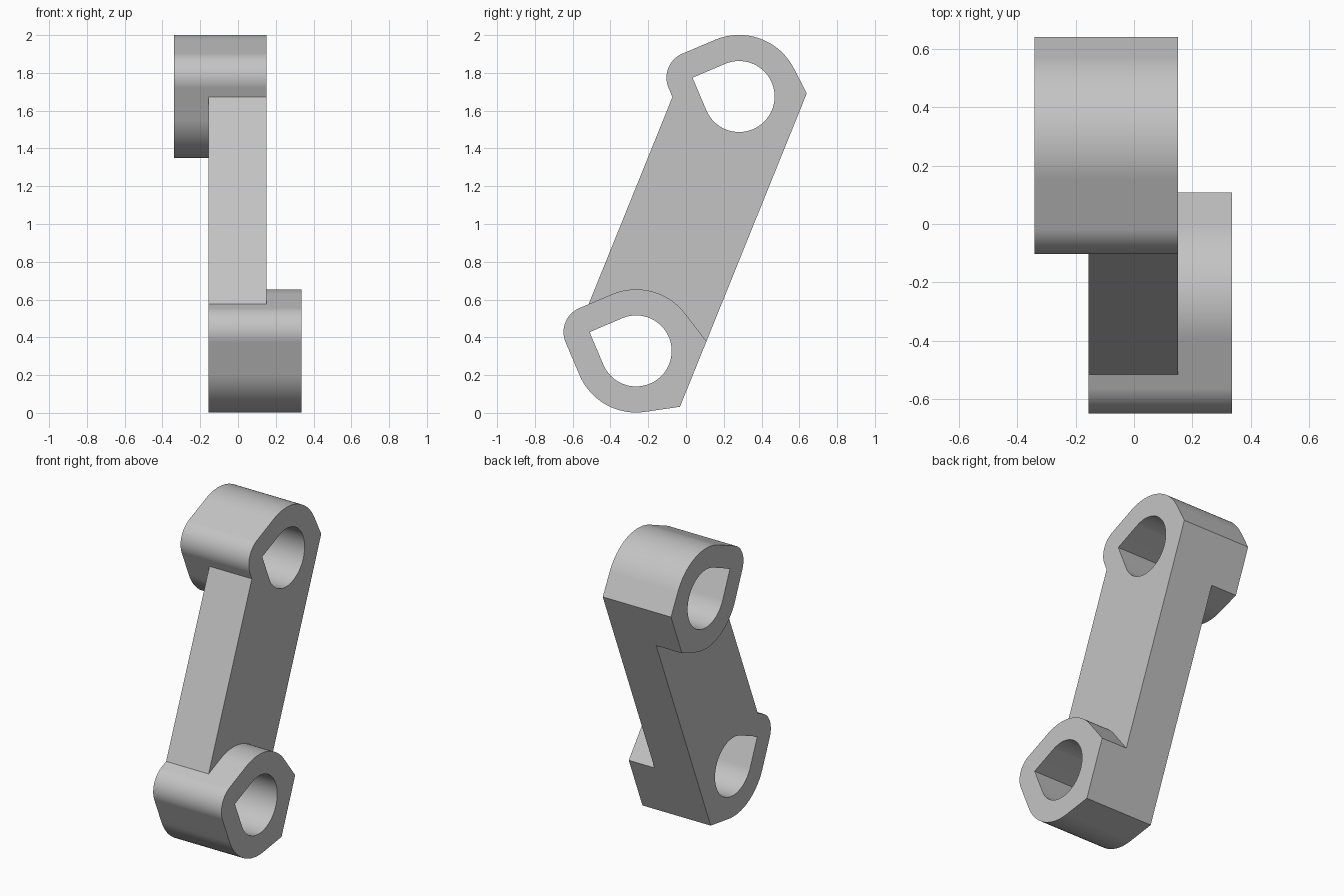
import bpy, bmesh
from math import atan, cos, sin, pi, radians, sqrt
from mathutils import Matrix

if "Cube" in bpy.data.objects:
    bpy.data.objects.remove(bpy.data.objects["Cube"])

HOLE_R = 0.188
BOSS_R = 0.326
WALL = BOSS_R - HOLE_R
TIP = -HOLE_R * sqrt(2)
LENGTH = 1.453                      # distance between the two bores
TILT = radians(-22.03)

grey = bpy.data.materials.new("light grey")
grey.use_nodes = True
COLOUR = (0.55, 0.55, 0.55, 1)
grey.diffuse_color = COLOUR
grey.node_tree.nodes["Principled BSDF"].inputs["Base Color"].default_value = COLOUR


def arc(radius, start, end, steps, centre=0):
    return [(centre + radius * cos(start + (end - start) * i / steps),
             radius * sin(start + (end - start) * i / steps)) for i in range(steps + 1)]


def boss_profile(half_flat):
    """Flat on one side, round ends, small rounded nose on the other side."""
    t = 2 * atan(half_flat / BOSS_R)
    return ([(BOSS_R, -half_flat), (BOSS_R, half_flat)]
            + arc(BOSS_R, t, pi * 0.75, 28)
            + arc(WALL, pi * 0.75, pi * 1.25, 24, TIP)
            + arc(BOSS_R, pi * 1.25, 2 * pi - t, 28))


def prism(name, profile, x0, x1, up=0):
    """Extrude a side profile along x."""
    bm = bmesh.new()
    face = bm.faces.new([bm.verts.new((x0, y, z + up)) for y, z in profile])
    top = bmesh.ops.extrude_face_region(bm, geom=[face])["geom"]
    verts = [v for v in top if isinstance(v, bmesh.types.BMVert)]
    bmesh.ops.translate(bm, verts=verts, vec=(x1 - x0, 0, 0))
    bmesh.ops.recalc_face_normals(bm, faces=bm.faces)
    mesh = bpy.data.meshes.new(name)
    bm.to_mesh(mesh)
    bm.free()
    mesh.materials.append(grey)
    obj = bpy.data.objects.new(name, mesh)
    bpy.context.collection.objects.link(obj)
    return obj


# Arm and the two bosses, offset to opposite sides
link = prism("offset_link", [(-BOSS_R, 0), (BOSS_R, 0),
                             (BOSS_R, LENGTH), (-BOSS_R, LENGTH)], -0.155, 0.15)
lower = prism("lower_boss", boss_profile(0.187), -0.155, 0.335)
upper = prism("upper_boss", boss_profile(0.15), -0.34, 0.15, LENGTH)

# Teardrop bores
bore = [(TIP, 0)] + arc(HOLE_R, -pi * 0.75, pi * 0.75, 64)
lower_bore = prism("lower_bore_cutter", bore, -0.6, 0.6)
upper_bore = prism("upper_bore_cutter", bore, -0.6, 0.6, LENGTH)

bpy.context.view_layer.objects.active = link
for tool, operation in ((lower, "UNION"), (upper, "UNION"),
                        (lower_bore, "DIFFERENCE"), (upper_bore, "DIFFERENCE")):
    mod = link.modifiers.new(tool.name, "BOOLEAN")
    mod.operation = operation
    mod.solver = "EXACT"
    mod.object = tool
    bpy.ops.object.modifier_apply(modifier=mod.name)
    bpy.data.objects.remove(tool)

# Lean the link back and stand it on the ground
link.data.transform(Matrix.Translation((0, -0.264, 0.328)) @ Matrix.Rotation(TILT, 4, "X"))

bpy.ops.object.select_all(action="DESELECT")
link.select_set(True)
bpy.ops.object.shade_smooth_by_angle(angle=radians(25))
weighted = link.modifiers.new("weighted_normals", "WEIGHTED_NORMAL")
weighted.keep_sharp = True
